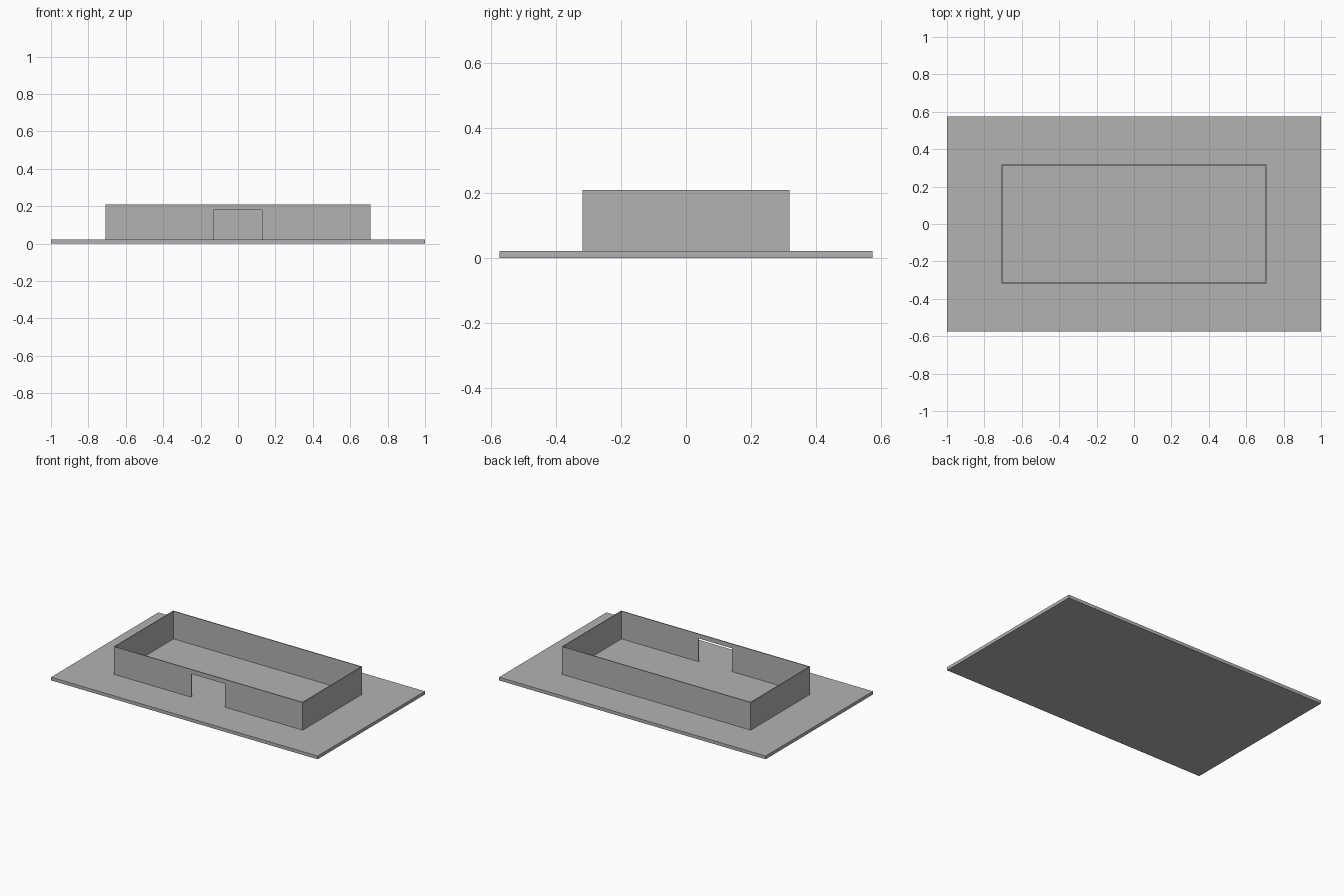
import bpy
import bmesh

old = bpy.data.objects.get("Cube")
if old:
    bpy.data.objects.remove(old, do_unlink=True)

# Single plain grey
grey = bpy.data.materials.new("plain grey")
grey.use_nodes = True
colour = (0.45, 0.45, 0.45, 1)
grey.diffuse_color = colour
grey.node_tree.nodes["Principled BSDF"].inputs["Base Color"].default_value = colour

BASE_TOP, WALL_TOP, DOOR_TOP = 0.022, 0.21, 0.18
HALF_X, HALF_Y, THICK, DOOR = 0.709, 0.319, 0.006, 0.127


def prism(name, outline, low, high, axis):
    """Extrude a 2D outline along z (floor shapes) or y (upright panels)."""
    bm = bmesh.new()
    place = (lambda a, b: (a, b, low)) if axis == "z" else (lambda a, b: (a, low, b))
    face = bm.faces.new([bm.verts.new(place(a, b)) for a, b in outline])
    ext = bmesh.ops.extrude_face_region(bm, geom=[face])
    moved = [v for v in ext["geom"] if isinstance(v, bmesh.types.BMVert)]
    step = (0, 0, high - low) if axis == "z" else (0, high - low, 0)
    bmesh.ops.translate(bm, verts=moved, vec=step)
    bmesh.ops.recalc_face_normals(bm, faces=bm.faces)
    mesh = bpy.data.meshes.new(name)
    bm.to_mesh(mesh)
    bm.free()
    mesh.materials.append(grey)
    obj = bpy.data.objects.new(name, mesh)
    bpy.context.collection.objects.link(obj)
    return obj


def rect(x0, x1, y0, y1):
    return [(x0, y0), (x1, y0), (x1, y1), (x0, y1)]


# Ground slab
prism("base_slab", rect(-1, 1, -0.575, 0.575), 0, BASE_TOP, "z")

# Front wall with a doorway notched up from the floor
front = [(-HALF_X, BASE_TOP), (-DOOR, BASE_TOP), (-DOOR, DOOR_TOP), (DOOR, DOOR_TOP),
         (DOOR, BASE_TOP), (HALF_X, BASE_TOP), (HALF_X, WALL_TOP), (-HALF_X, WALL_TOP)]
prism("front_wall", front, -HALF_Y, -HALF_Y + THICK, "y")

# Solid back wall
prism("back_wall", rect(-HALF_X, HALF_X, BASE_TOP, WALL_TOP), HALF_Y - THICK, HALF_Y, "y")

# Side walls fit between front and back
for name, x in (("left_wall", HALF_X - THICK), ("right_wall", -HALF_X)):
    prism(name, rect(x, x + THICK, -HALF_Y + THICK, HALF_Y - THICK), BASE_TOP, WALL_TOP, "z")
